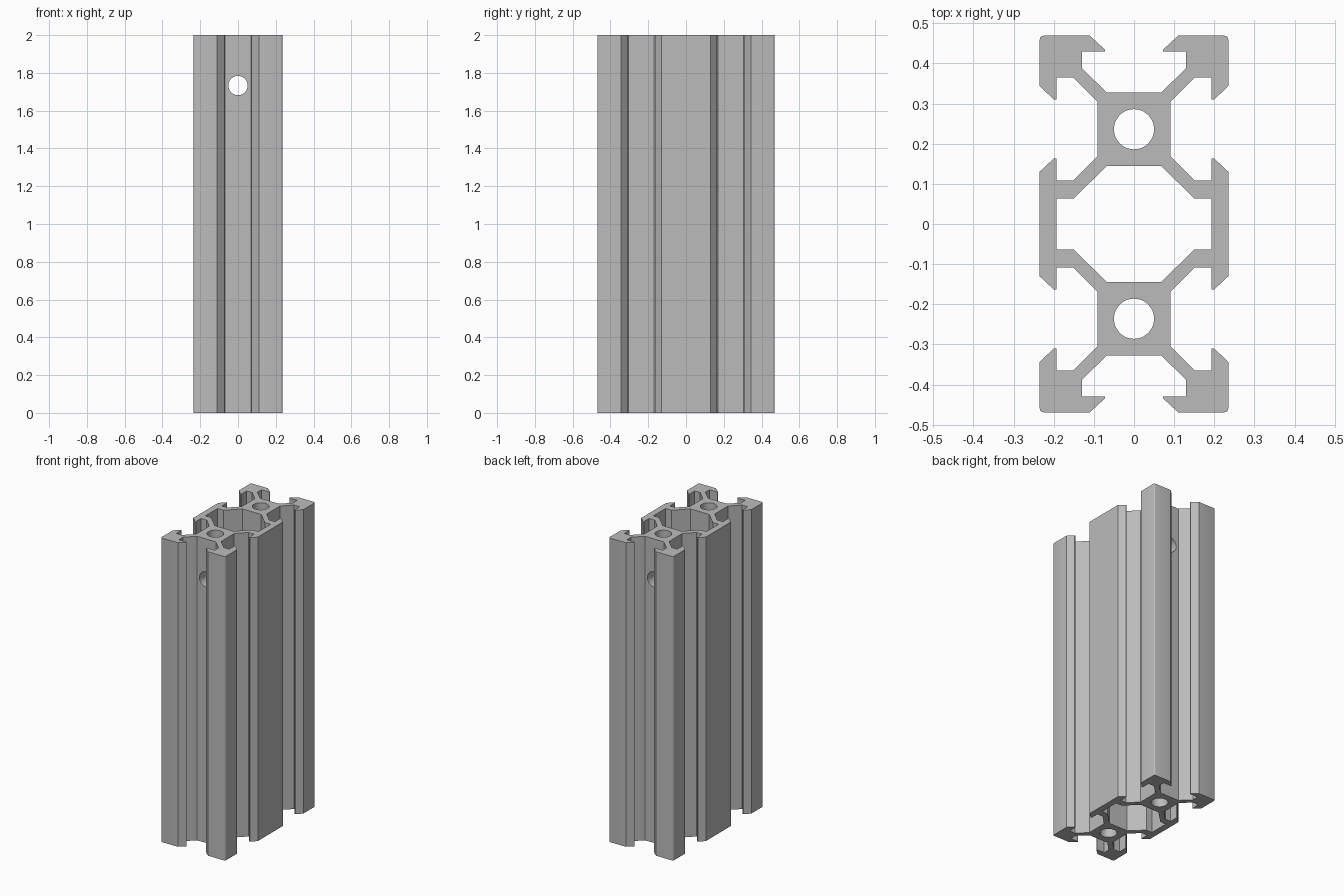
import bpy, bmesh, math
from mathutils import Vector

cube = bpy.data.objects.get("Cube")
if cube:
    bpy.data.objects.remove(cube, do_unlink=True)

HEIGHT = 2.0

# One colour: plain aluminium
metal = bpy.data.materials.new("aluminium grey")
metal.use_nodes = True
colour = (0.5, 0.5, 0.5, 1)
metal.diffuse_color = colour
metal.node_tree.nodes["Principled BSDF"].inputs["Base Color"].default_value = colour


def mirrored(quarter):
    """Reflect a quarter outline (from the y axis round to the x axis) into a full loop."""
    half = quarter + [(x, -y) for x, y in reversed(quarter)]
    return half + [(-x, y) for x, y in reversed(half)]


def prism(name, outline, z0, z1):
    bm = bmesh.new()
    face = bm.faces.new([bm.verts.new((x, y, z0)) for x, y in outline])
    top = bmesh.ops.extrude_face_region(bm, geom=[face])["geom"]
    verts = [v for v in top if isinstance(v, bmesh.types.BMVert)]
    bmesh.ops.translate(bm, vec=Vector((0, 0, z1 - z0)), verts=verts)
    bmesh.ops.recalc_face_normals(bm, faces=bm.faces)
    mesh = bpy.data.meshes.new(name)
    bm.to_mesh(mesh)
    bm.free()
    mesh.materials.append(metal)
    obj = bpy.data.objects.new(name, mesh)
    bpy.context.collection.objects.link(obj)
    return obj


def drill(name, location, radius, depth, rotation=(0, 0, 0)):
    bpy.ops.mesh.primitive_cylinder_add(vertices=48, radius=radius, depth=depth,
                                        location=location, rotation=rotation)
    obj = bpy.context.object
    obj.name = name
    obj.data.materials.append(metal)
    return obj


# Outer outline: end slot, rounded corner, side slot, flat side web
corner = [(0.225 + 0.01 * math.sin(a), 0.459 + 0.01 * math.cos(a))
          for a in (math.radians(d) for d in range(0, 91, 30))]
outer = [(0.068, 0.328), (0.13, 0.388), (0.13, 0.43), (0.072, 0.43),
         (0.072, 0.434), (0.11, 0.469)] + corner + [
         (0.235, 0.344), (0.2, 0.31), (0.193, 0.31), (0.193, 0.365),
         (0.152, 0.365), (0.091, 0.305), (0.091, 0.169), (0.152, 0.108),
         (0.193, 0.108), (0.193, 0.163), (0.2, 0.163), (0.235, 0.13)]
rail = prism("slotted_rail", mirrored(outer), 0, HEIGHT)

# Cutters: central cavity, two lengthwise bores, one cross hole
cavity = [(0.068, 0.144), (0.15, 0.064), (0.193, 0.064)]
cutters = [prism("cavity_cutter", mirrored(cavity), -0.1, HEIGHT + 0.1)]
for side, y in (("front", -0.236), ("back", 0.236)):
    cutters.append(drill(side + "_bore_cutter", (0, y, HEIGHT / 2), 0.05, HEIGHT + 0.2))
cutters.append(drill("cross_hole_cutter", (0, 0, 1.733), 0.051, 1.2, (math.pi / 2, 0, 0)))

bpy.ops.object.select_all(action='DESELECT')
rail.select_set(True)
bpy.context.view_layer.objects.active = rail
for cutter in cutters:
    mod = rail.modifiers.new(cutter.name, 'BOOLEAN')
    mod.operation = 'DIFFERENCE'
    mod.solver = 'EXACT'
    mod.object = cutter
    bpy.ops.object.modifier_apply(modifier=mod.name)
    bpy.data.objects.remove(cutter, do_unlink=True)

bpy.ops.object.shade_smooth_by_angle(angle=math.radians(25))
